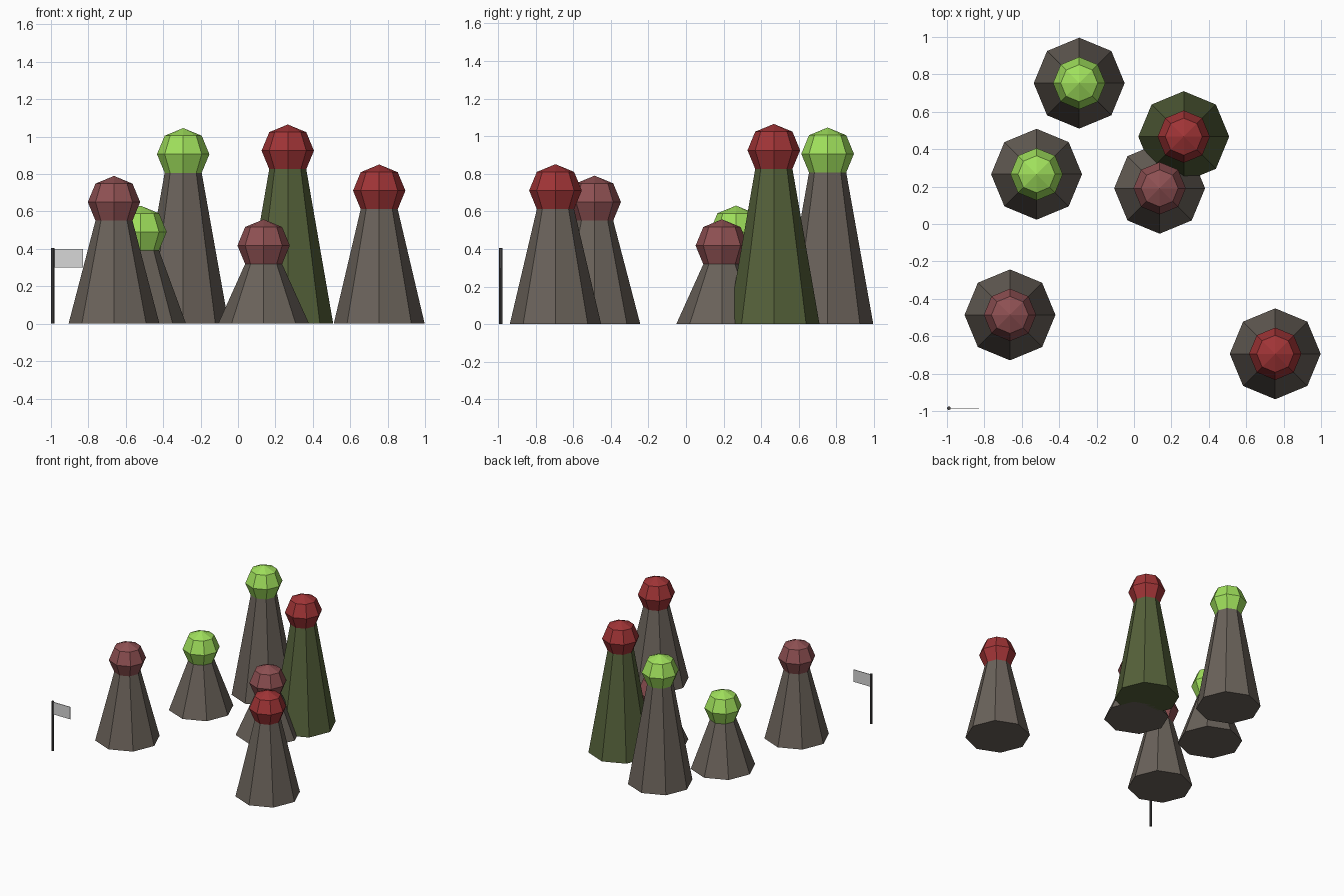
import bpy, bmesh
from mathutils import Matrix

if "Cube" in bpy.data.objects:
    bpy.data.objects.remove(bpy.data.objects["Cube"])


def material(name, srgb):
    lin = [(c / 255 / 12.92) if c < 10 else ((c / 255 + 0.055) / 1.055) ** 2.4 for c in srgb]
    m = bpy.data.materials.new(name)
    m.diffuse_color = (*lin, 1)
    m.use_nodes = True
    m.node_tree.nodes["Principled BSDF"].inputs["Base Color"].default_value = m.diffuse_color
    return m


GREY_BROWN = material("grey_brown", (106, 98, 90))
MOSS = material("moss_green", (85, 97, 58))
LIME = material("lime_green", (160, 224, 92))
RED = material("deep_red", (160, 52, 54))
DUSTY = material("dusty_red", (142, 80, 82))
PALE = material("pale_grey", (215, 215, 215))
DARK = material("dark_grey", (72, 70, 70))


def finish(name, bm, mat):
    me = bpy.data.meshes.new(name)
    bm.to_mesh(me)
    bm.free()
    me.materials.append(mat)
    ob = bpy.data.objects.new(name, me)
    bpy.context.collection.objects.link(ob)


def cone(name, x, y, r1, r2, height, sides, mat):
    bm = bmesh.new()
    bmesh.ops.create_cone(bm, cap_ends=True, segments=sides, radius1=r1, radius2=r2,
                          depth=height, matrix=Matrix.Translation((x, y, height / 2)))
    finish(name, bm, mat)


# Tapered posts, each with a faceted ball whose lower ring sits on the post top
BASE_R, BALL_R = 0.243, 0.14
RING = BALL_R * 0.7071
posts = [  # x, y, ball centre height, post colour, ball colour
    (-0.293, 0.753, 0.906, GREY_BROWN, LIME),
    (-0.521, 0.266, 0.491, GREY_BROWN, LIME),
    (-0.663, -0.486, 0.650, GREY_BROWN, DUSTY),
    (0.755, -0.694, 0.711, GREY_BROWN, RED),
    (0.137, 0.191, 0.418, GREY_BROWN, DUSTY),
    (0.266, 0.467, 0.925, MOSS, RED),
]
for i, (x, y, z, post_mat, ball_mat) in enumerate(posts, 1):
    cone(f"post_{i}", x, y, BASE_R, RING, z - RING, 8, post_mat)
    bm = bmesh.new()
    bmesh.ops.create_uvsphere(bm, u_segments=8, v_segments=4, radius=BALL_R,
                              matrix=Matrix.Translation((x, y, z)))
    finish(f"ball_{i}", bm, ball_mat)

# Corner flag: thin pole and a flat plate
cone("flag_pole", -0.99, -0.985, 0.01, 0.01, 0.405, 8, DARK)
bm = bmesh.new()
bmesh.ops.create_cube(bm, size=1, matrix=Matrix.Translation((-0.91, -0.985, 0.35))
                      @ Matrix.Diagonal((0.16, 0.005, 0.1, 1)))
finish("flag", bm, PALE)
